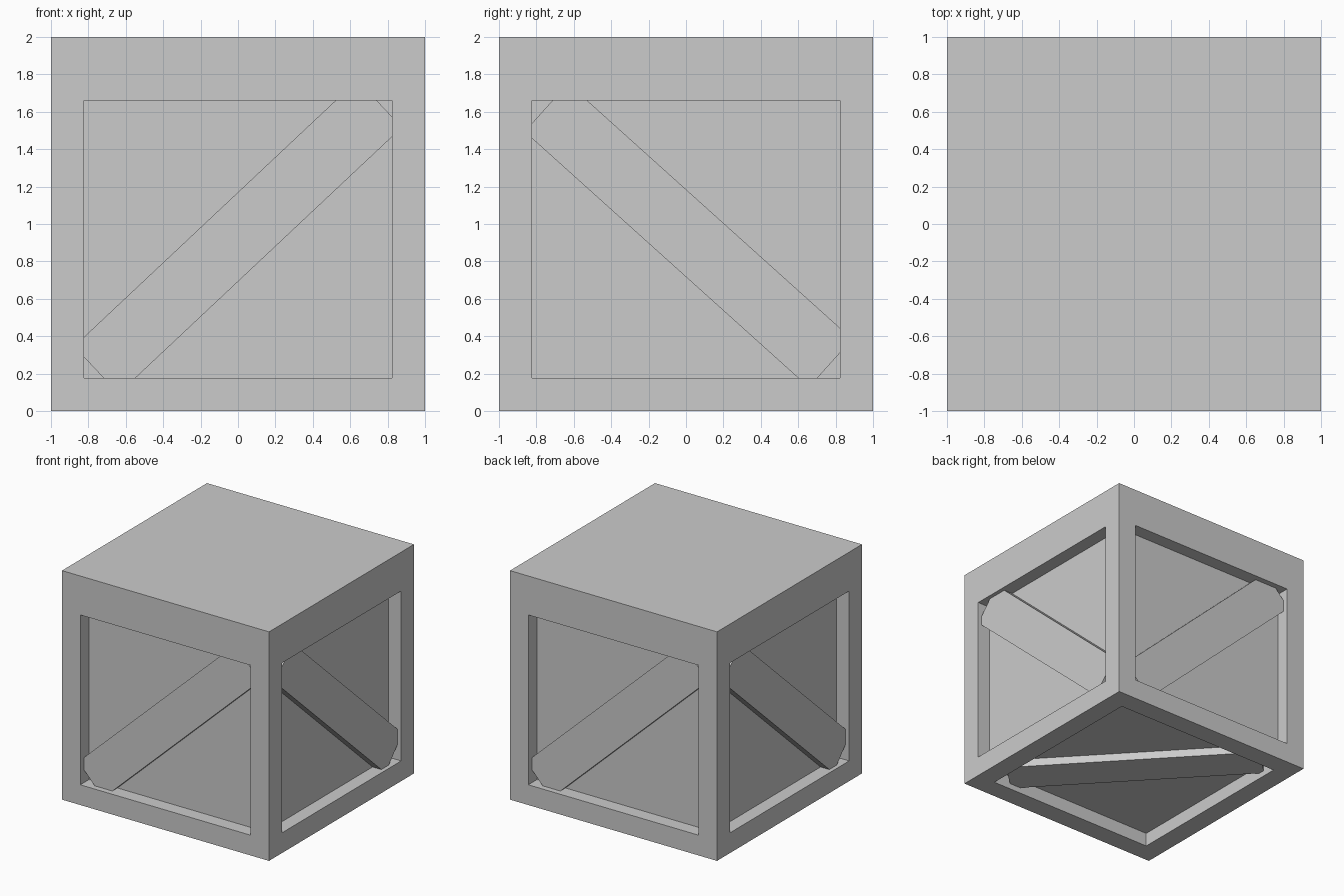
import bpy, bmesh
from math import radians, atan
from mathutils import Matrix, Vector

if "Cube" in bpy.data.objects:
    bpy.data.objects.remove(bpy.data.objects["Cube"])

DEPTH = 0.12      # how far the panels sit behind the frame


def finish(bm, name):
    mesh = bpy.data.meshes.new(name)
    bm.to_mesh(mesh)
    bm.free()
    obj = bpy.data.objects.new(name, mesh)
    bpy.context.collection.objects.link(obj)
    return obj


# Crate body: cube with sunken panels on the four sides and the bottom
bm = bmesh.new()
bmesh.ops.create_cube(bm, size=2, matrix=Matrix.Translation((0, 0, 1)))
bm.normal_update()
for face in [f for f in bm.faces if f.normal.z < 0.5]:
    normal = face.normal.copy()
    bmesh.ops.inset_individual(bm, faces=[face], thickness=0.25)
    if abs(normal.z) < 0.5:            # side openings have a wider top rail
        for v in face.verts:
            if v.co.z > 1:
                v.co.z = 1.66
    # duplicate the inner loop and push it back to form the recess
    result = bmesh.ops.extrude_discrete_faces(bm, faces=[face])
    for v in result["faces"][0].verts:
        v.co -= normal * DEPTH
bmesh.ops.recalc_face_normals(bm, faces=bm.faces[:])
finish(bm, "crate_body")


# Diagonal brace lying in a panel, built for the front and turned into place
def brace(name, turn, slope, height, gap, half=1.04, start=None):
    start = -half if start is None else start
    back = DEPTH + 0.03
    size = (half - start, back - gap, 0.348)
    centre = Vector(((half + start) / 2, -1 + (gap + back) / 2, 0))
    tilt = Matrix.Translation((0, 0, height)) @ Matrix.Rotation(-atan(slope), 4, 'Y')
    place = Matrix.Translation((0, 0, 1)) @ turn @ tilt @ Matrix.Translation(centre)
    bm = bmesh.new()
    bmesh.ops.create_cube(bm, size=1, matrix=place @ Matrix.Diagonal((*size, 1)))
    finish(bm, name)


for angle, name in ((0, "front"), (180, "back")):
    brace(name + "_brace", Matrix.Rotation(radians(angle), 4, 'Z'), 0.94, -0.069, 0.05)
for angle, name in ((90, "right"), (270, "left")):
    brace(name + "_brace", Matrix.Rotation(radians(angle), 4, 'Z'), -0.9, -0.049, 0.035,
          start=-1.005)
brace("bottom_brace", Matrix.Rotation(radians(90), 4, 'X'), 1.07, -0.015, 0.05, half=1.06)
